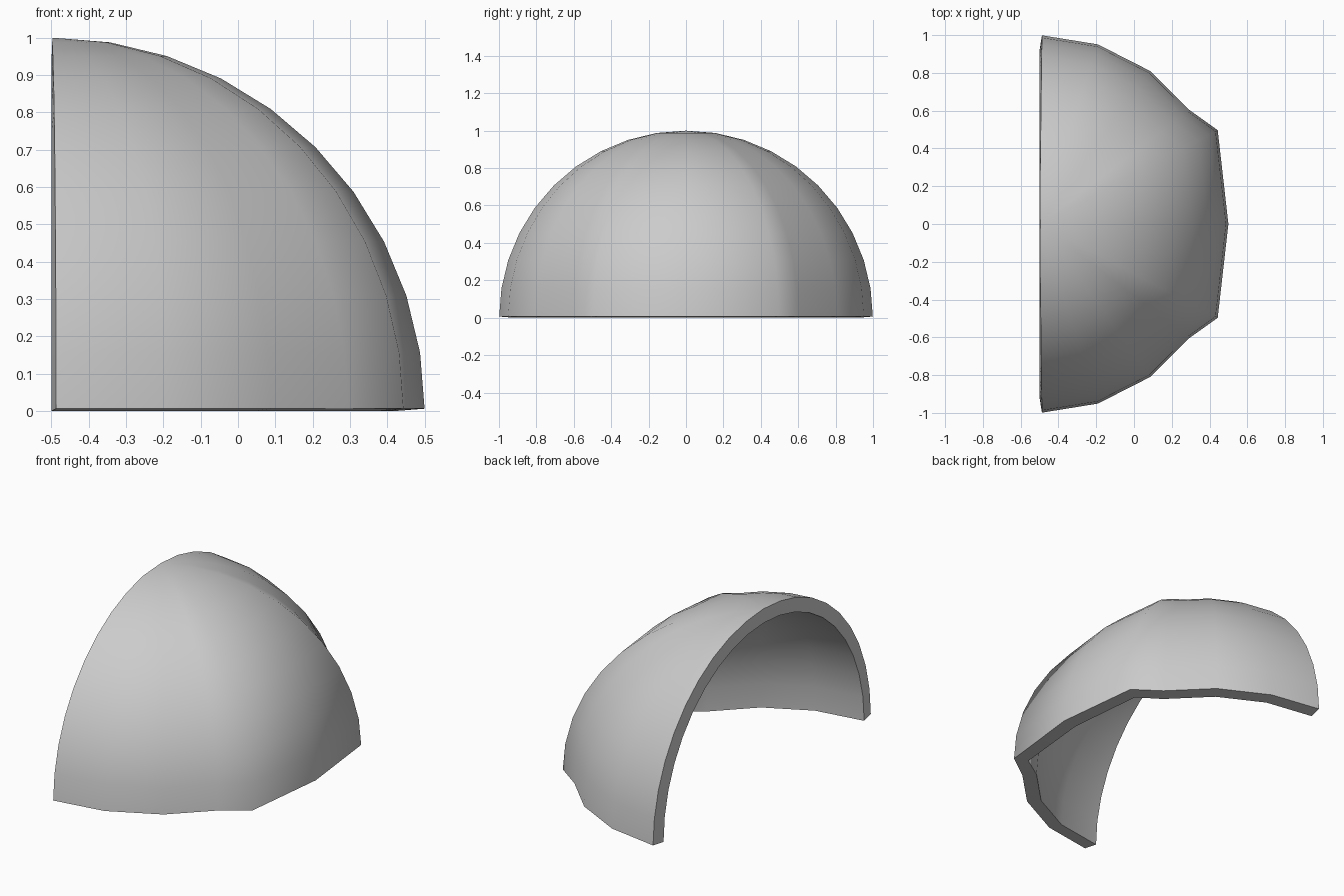
import bpy, bmesh
from math import sin, cos, pi, radians

if "Cube" in bpy.data.objects:
    bpy.data.objects.remove(bpy.data.objects["Cube"])

R, T = 0.92, 0.08   # inner radius, shell thickness
ROWS = 10

# plan of the inner wall on a unit circle, with the flared front columns
half = [(cos(i * pi / 10), sin(i * pi / 10)) for i in range(6)]
half[1] = (half[1][0], 0.495)
plan = [(x, -y) for x, y in reversed(half[1:])] + half

# inner surface: meridian rows shrinking to a pole
bm = bmesh.new()
rows = []
for j in range(ROWS):
    a = j * pi / 2 / ROWS
    rows.append([bm.verts.new((R * cos(a) * x - 0.5, R * cos(a) * y, R * sin(a)))
                 for x, y in plan])
pole = bm.verts.new((-0.5, 0, R))
for lo, hi in zip(rows, rows[1:]):
    for i in range(len(plan) - 1):
        bm.faces.new((lo[i], lo[i + 1], hi[i + 1], hi[i]))
for i in range(len(plan) - 1):
    bm.faces.new((rows[-1][i], rows[-1][i + 1], pole))
mesh = bpy.data.meshes.new("half_dome_shell")
bm.to_mesh(mesh)
bm.free()
shell = bpy.data.objects.new("half_dome_shell", mesh)
bpy.context.collection.objects.link(shell)

# thicken outward
bpy.context.view_layer.objects.active = shell
shell.select_set(True)
solid = shell.modifiers.new("thickness", 'SOLIDIFY')
solid.thickness = T
solid.offset = 1
bpy.ops.object.modifier_apply(modifier=solid.name)

# smooth walls, sharp rims
bpy.ops.object.shade_smooth_by_angle(angle=radians(60))
